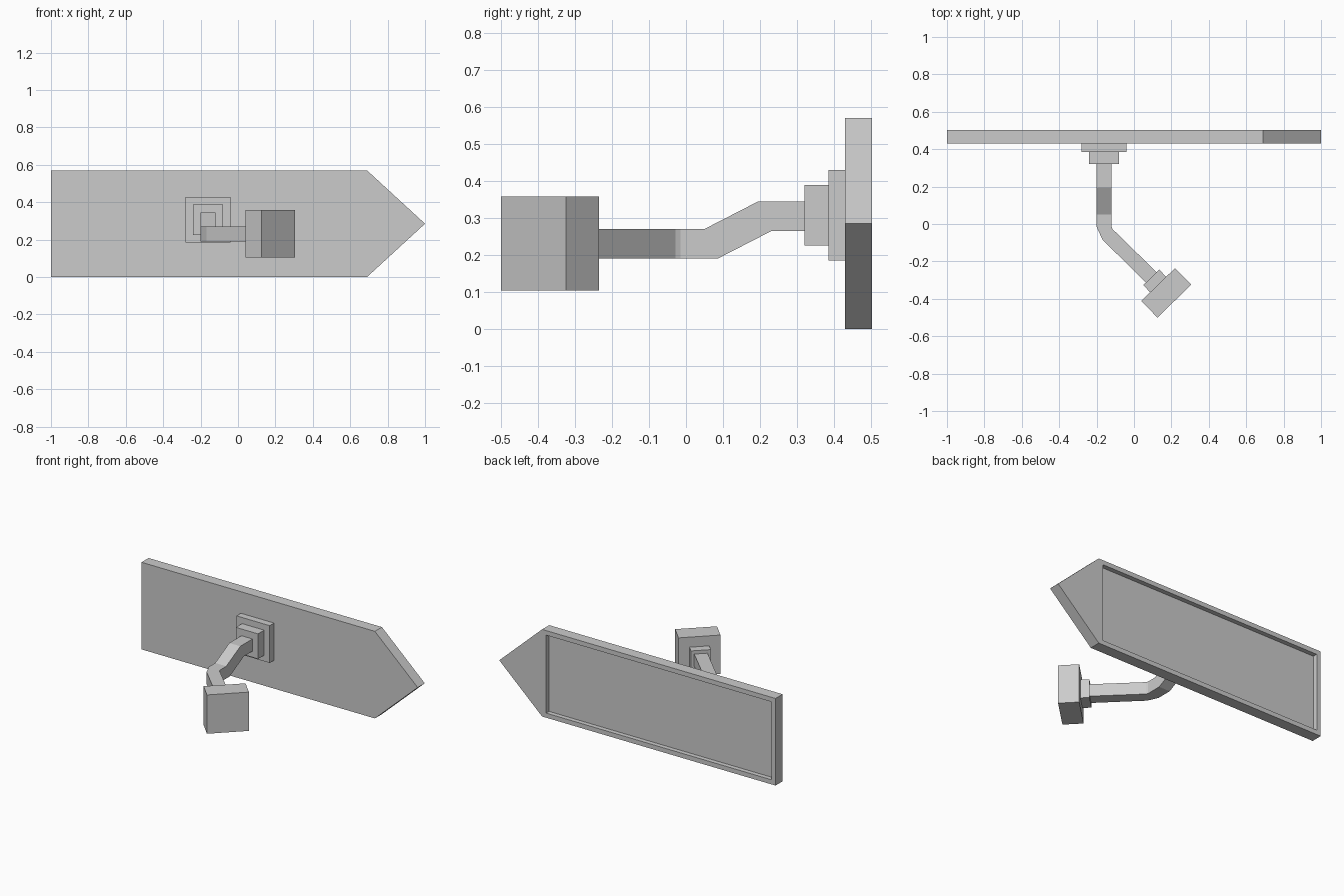
import bpy, bmesh
from math import atan2
from mathutils import Matrix, Vector

if "Cube" in bpy.data.objects:
    bpy.data.objects.remove(bpy.data.objects["Cube"])


def finish(name, bm):
    bmesh.ops.recalc_face_normals(bm, faces=bm.faces)
    mesh = bpy.data.meshes.new(name)
    bm.to_mesh(mesh)
    bm.free()
    obj = bpy.data.objects.new(name, mesh)
    bpy.context.collection.objects.link(obj)
    return obj


def box(name, centre, size, angle=0.0):
    bm = bmesh.new()
    bmesh.ops.create_cube(bm, size=1, matrix=Matrix.Diagonal((*size, 1)))
    obj = finish(name, bm)
    obj.location = centre
    obj.rotation_euler.z = angle
    return obj


def ring(bm, pts):
    return [bm.verts.new(p) for p in pts]


def bridge(bm, a, b):
    for i in range(len(a)):
        j = (i + 1) % len(a)
        bm.faces.new((a[i], a[j], b[j], b[i]))


# Arrow-shaped sign board with a shallow rectangular recess in the back
FRONT, BACK, FLOOR = 0.43, 0.503, 0.473
outline = [(-1, 0), (0.69, 0), (1, 0.285), (0.69, 0.57), (-1, 0.57)]
recess = [(-0.97, 0.03), (0.66, 0.03), (0.66, 0.54), (-0.97, 0.54)]
bm = bmesh.new()
front = ring(bm, [(x, FRONT, z) for x, z in outline])
back = ring(bm, [(x, BACK, z) for x, z in outline])
rim = ring(bm, [(x, BACK, z) for x, z in recess])
floor = ring(bm, [(x, FLOOR, z) for x, z in recess])
bm.faces.new(front)
bm.faces.new(floor)
bridge(bm, front, back)
bridge(bm, rim, floor)
for b, r in (((0, 1), (1, 0)), ((1, 2, 3), (2, 1)), ((3, 4), (3, 2)), ((4, 0), (0, 3))):
    bm.faces.new([back[i] for i in b] + [rim[i] for i in r])
finish("sign_board", bm)

# Stepped mounting plates on the front of the board
box("mount_plate_large", (-0.16, 0.4075, 0.307), (0.24, 0.045, 0.244))
box("mount_plate_small", (-0.16, 0.353, 0.307), (0.16, 0.064, 0.164))

# Bracket head turned to face the diagonal part of the arm
direction = Vector((0.18, 0.175, 0)).normalized()
forward = Vector((direction.y, -direction.x, 0))
turn = atan2(direction.y, direction.x)
head_centre = Vector((0.1725, -0.368, 0.231))
box("wall_block", head_centre, (0.252, 0.124, 0.254), turn)
box("wall_collar", head_centre - forward * 0.0885, (0.119, 0.053, 0.122), turn)

# Bent square arm; sections are left xy, right xy, bottom z, rise in y at the top
end = head_centre - forward * 0.11
left, right = end - direction * 0.04, end + direction * 0.04
sections = [
    ((-0.2, 0.33), (-0.12, 0.33), 0.265, 0),
    ((-0.2, 0.232), (-0.12, 0.232), 0.265, -0.036),
    ((-0.2, 0.086), (-0.12, 0.086), 0.19, -0.036),
    ((-0.2, -0.015), (-0.12, -0.015), 0.19, 0),
    ((-0.169, -0.083), (-0.114, -0.028), 0.19, 0),
    (left.xy, right.xy, 0.19, 0),
]
bm = bmesh.new()
rings = [ring(bm, [(l[0], l[1], z), (r[0], r[1], z),
                   (r[0], r[1] + s, z + 0.08), (l[0], l[1] + s, z + 0.08)])
         for l, r, z, s in sections]
for a, b in zip(rings, rings[1:]):
    bridge(bm, a, b)
bm.faces.new(rings[0])
bm.faces.new(rings[-1])
finish("bent_arm", bm)
